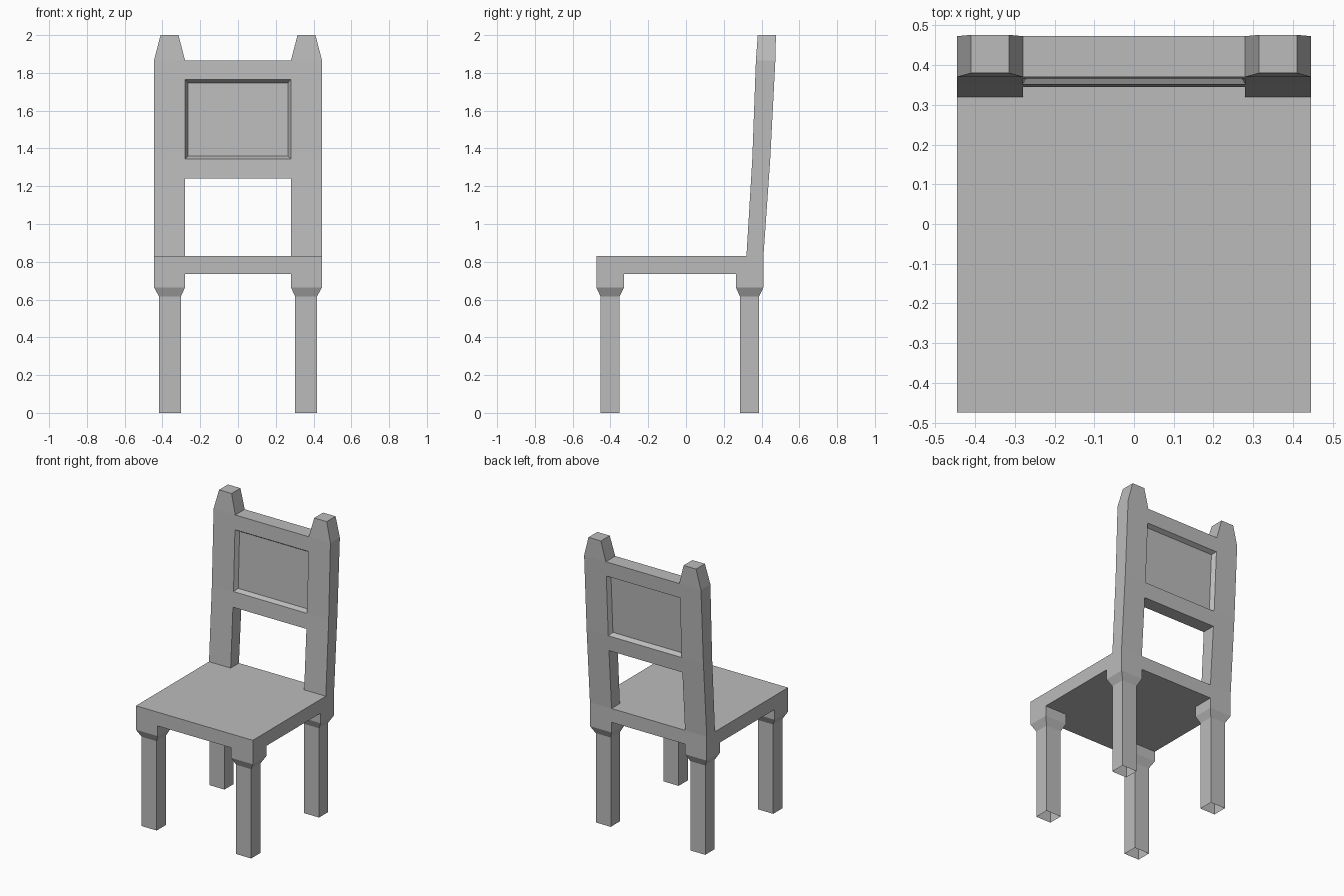
import bpy
import bmesh

cube = bpy.data.objects.get("Cube")
if cube:
    bpy.data.objects.remove(cube, do_unlink=True)

grey = bpy.data.materials.new("plain_grey")
grey.use_nodes = True
colour = (0.5, 0.5, 0.5, 1)
grey.diffuse_color = colour
grey.node_tree.nodes["Principled BSDF"].inputs["Base Color"].default_value = colour

# Heights of the seat, and half widths of the chair and of the gap between posts
SEAT_LOW, SEAT_TOP = 0.735, 0.83
OUTER, INNER = 0.445, 0.28
# Leaning backrest: height, front y, back y
LEAN = [(SEAT_TOP, 0.32, 0.41), (1.345, 0.351, 0.446),
        (1.865, 0.37, 0.473), (2.0, 0.38, 0.476)]


def lean(z):
    """Front and back y of the backrest at a height."""
    for (z0, f0, b0), (z1, f1, b1) in zip(LEAN, LEAN[1:]):
        if z <= z1:
            t = (z - z0) / (z1 - z0)
            return f0 + (f1 - f0) * t, b0 + (b1 - b0) * t


def loft(name, rings, bottom=True, top=True, recess=None):
    """Stack rectangles (x0, x1, y0, y1, z) given from low to high."""
    bm = bmesh.new()
    loops = [[bm.verts.new(p) for p in
              ((x0, y0, z), (x1, y0, z), (x1, y1, z), (x0, y1, z))]
             for x0, x1, y0, y1, z in rings]
    for a, b in zip(loops, loops[1:]):
        for i in range(4):
            j = (i + 1) % 4
            bm.faces.new((a[i], a[j], b[j], b[i]))
    if bottom:
        bm.faces.new(loops[0][::-1])
    if top:
        bm.faces.new(loops[-1])
    bm.normal_update()
    if recess:
        faces = [f for f in bm.faces if abs(f.normal.y) > 0.8]
        bmesh.ops.inset_individual(bm, faces=faces, thickness=recess[0],
                                   depth=-recess[1])
    mesh = bpy.data.meshes.new(name)
    bm.to_mesh(mesh)
    bm.free()
    mesh.materials.append(grey)
    obj = bpy.data.objects.new(name, mesh)
    bpy.context.collection.objects.link(obj)
    return obj


def side_span(side, inner, outer):
    return tuple(sorted((side * inner, side * outer)))


# Seat slab
loft("seat", [(-OUTER, OUTER, -0.475, 0.41, z) for z in (SEAT_LOW, SEAT_TOP)])

for side, word in ((1, "left"), (-1, "right")):
    # Legs with a wide block under the seat, tapering to an open-ended shaft
    block = side_span(side, INNER, OUTER)
    shaft = side_span(side, 0.303, 0.417)
    for end, block_y, shaft_y in (("front", (-0.475, -0.328), (-0.452, -0.353)),
                                  ("back", (0.264, 0.41), (0.286, 0.386))):
        loft(f"{end}_{word}_leg",
             [(*shaft, *shaft_y, 0), (*shaft, *shaft_y, 0.615),
              (*block, *block_y, 0.665), (*block, *block_y, SEAT_LOW)],
             bottom=False, top=False)

    # Backrest posts with tapered tips
    tip = side_span(side, 0.315, 0.41)
    rings = [(*block, *lean(z), z) for z, _, _ in LEAN[:-1]]
    rings.append((*tip, *lean(2.0), 2.0))
    loft(f"{word}_back_post", rings, bottom=False)


# Cross rails and the recessed panel between them
def between_posts(*heights):
    return [(-INNER, INNER, *lean(z), z) for z in heights]


loft("lower_back_rail", between_posts(1.24, 1.345), top=False)
loft("back_panel", between_posts(1.345, 1.765), bottom=False, top=False,
     recess=(0.023, 0.028))
loft("top_back_rail", between_posts(1.765, 1.865), bottom=False)
